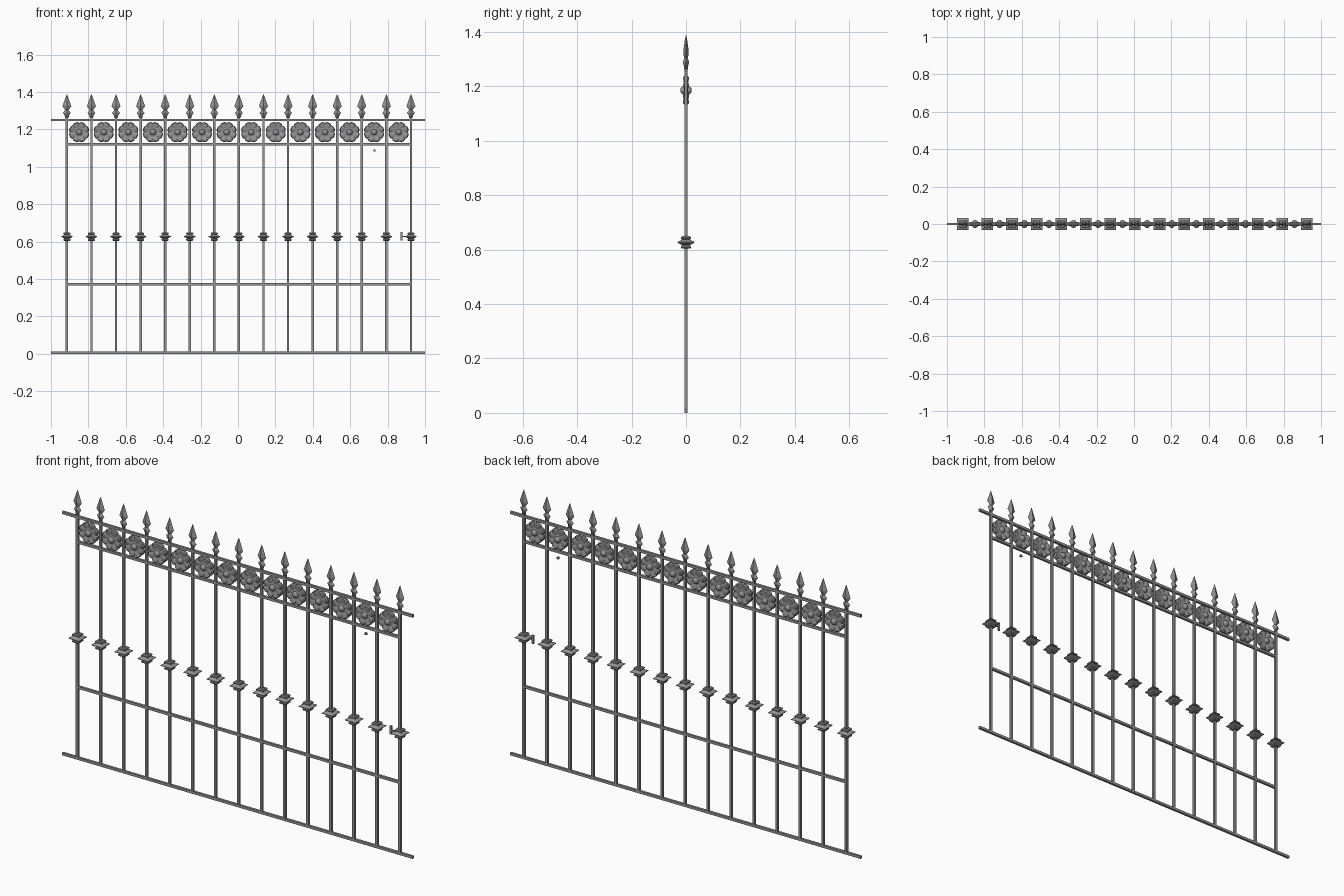
import bpy, bmesh, math

if "Cube" in bpy.data.objects:
    bpy.data.objects.remove(bpy.data.objects["Cube"])

iron = bpy.data.materials.new("grey_iron")
iron.diffuse_color = (0.3, 0.3, 0.3, 1)
iron.use_nodes = True
iron.node_tree.nodes["Principled BSDF"].inputs["Base Color"].default_value = iron.diffuse_color


def make(name, bm):
    bmesh.ops.recalc_face_normals(bm, faces=bm.faces)
    me = bpy.data.meshes.new(name)
    bm.to_mesh(me)
    bm.free()
    me.materials.append(iron)
    ob = bpy.data.objects.new(name, me)
    bpy.context.collection.objects.link(ob)
    return ob


def box(bm, x0, x1, y0, y1, z0, z1):
    r = bmesh.ops.create_cube(bm, size=1)
    for v in r["verts"]:
        v.co.x = (x0 + x1) / 2 + v.co.x * (x1 - x0)
        v.co.y = (y0 + y1) / 2 + v.co.y * (y1 - y0)
        v.co.z = (z0 + z1) / 2 + v.co.z * (z1 - z0)


def skin(bm, rings):
    """Bridge equal-length rings of points and cap both ends."""
    vs = [[bm.verts.new(p) for p in r] for r in rings]
    n = len(vs[0])
    for a, b in zip(vs, vs[1:]):
        for i in range(n):
            bm.faces.new((a[i], a[(i + 1) % n], b[(i + 1) % n], b[i]))
    bm.faces.new(vs[0])
    bm.faces.new(vs[-1])


def stack(bm, x, profile):
    """Rectangular sections: (half width x, half depth y, z)."""
    skin(bm, [[(x - a, -b, z), (x + a, -b, z), (x + a, b, z), (x - a, b, z)]
              for a, b, z in profile])


def diamond_stack(bm, x, profile):
    """Four-sided flattened sections with ridges facing front and back."""
    skin(bm, [[(x - a, 0, z), (x, -b, z), (x + a, 0, z), (x, b, z)]
              for a, b, z in profile])


X0, STEP, N = -0.915, 0.1314, 15
XS = [X0 + i * STEP for i in range(N)]
H = 0.0062

# horizontal rails
for name, z, x0, x1 in (("bottom_rail", 0.0065, -1, 1),
                        ("middle_rail", 0.373, XS[0], XS[-1]),
                        ("frieze_rail", 1.121, XS[0], XS[-1]),
                        ("top_rail", 1.25, -1, 1)):
    bm = bmesh.new()
    box(bm, x0, x1, -H, H, z - 0.0065, z + 0.0065)
    make(name, bm)

# upright bars
bm = bmesh.new()
for x in XS:
    box(bm, x - H, x + H, -H, H, 0, 1.275)
make("upright_bars", bm)

# stepped square collars
collar = [(0.015, 0.015, 0.604), (0.019, 0.019, 0.608), (0.019, 0.019, 0.613),
          (0.014, 0.014, 0.616), (0.018, 0.018, 0.619), (0.031, 0.031, 0.625),
          (0.031, 0.031, 0.628), (0.018, 0.018, 0.634), (0.014, 0.014, 0.637),
          (0.019, 0.019, 0.640), (0.019, 0.019, 0.645), (0.015, 0.015, 0.649)]
bm = bmesh.new()
for x in XS:
    stack(bm, x, collar)
make("bar_collars", bm)

# spear finials
spear = [(0.009, 0.007, 1.262), (0.012, 0.008, 1.275), (0.021, 0.011, 1.288),
         (0.014, 0.009, 1.297), (0.009, 0.006, 1.303), (0.013, 0.008, 1.309),
         (0.024, 0.010, 1.324), (0.019, 0.009, 1.338), (0.009, 0.005, 1.366),
         (0.001, 0.001, 1.387)]
bm = bmesh.new()
for x in XS:
    diamond_stack(bm, x, spear)
make("spear_finials", bm)

# rosettes: scalloped petal discs with a domed boss, same on both sides
PETALS, SEG = 8, 48
half = [(0.055, 0.006, 1), (0.050, 0.011, 1), (0.038, 0.0095, .7),
        (0.024, 0.006, .4), (0.016, 0.007, 0), (0.014, 0.014, 0),
        (0.009, 0.019, 0), (0.003, 0.021, 0)]
prof = [(r, -y, k) for r, y, k in reversed(half)] + half


def rosette_ring(cx, r, y, k):
    ring = []
    for i in range(SEG):
        t = 2 * math.pi * i / SEG
        s = abs(math.sin(PETALS * t / 2))      # 0 at the gap between petals
        rr = r * (1 - 0.10 * k * (1 - s) ** 2)
        yy = y * (1 - 0.5 * k * (1 - s))
        ring.append((cx + rr * math.cos(t), yy, 1.185 + rr * math.sin(t)))
    return ring


bm = bmesh.new()
for a, b in zip(XS, XS[1:]):
    skin(bm, [rosette_ring((a + b) / 2, r, y, k) for r, y, k in prof])
make("rosettes", bm)

# small latch plate with a pin, and a small stud
bm = bmesh.new()
box(bm, 0.868, 0.879, -0.004, 0.004, 0.607, 0.651)
box(bm, 0.879, 0.898, -0.003, 0.003, 0.625, 0.631)
make("latch_plate", bm)
bm = bmesh.new()
box(bm, 0.724, 0.736, -0.005, 0.005, 1.082, 1.092)
make("stud", bm)
